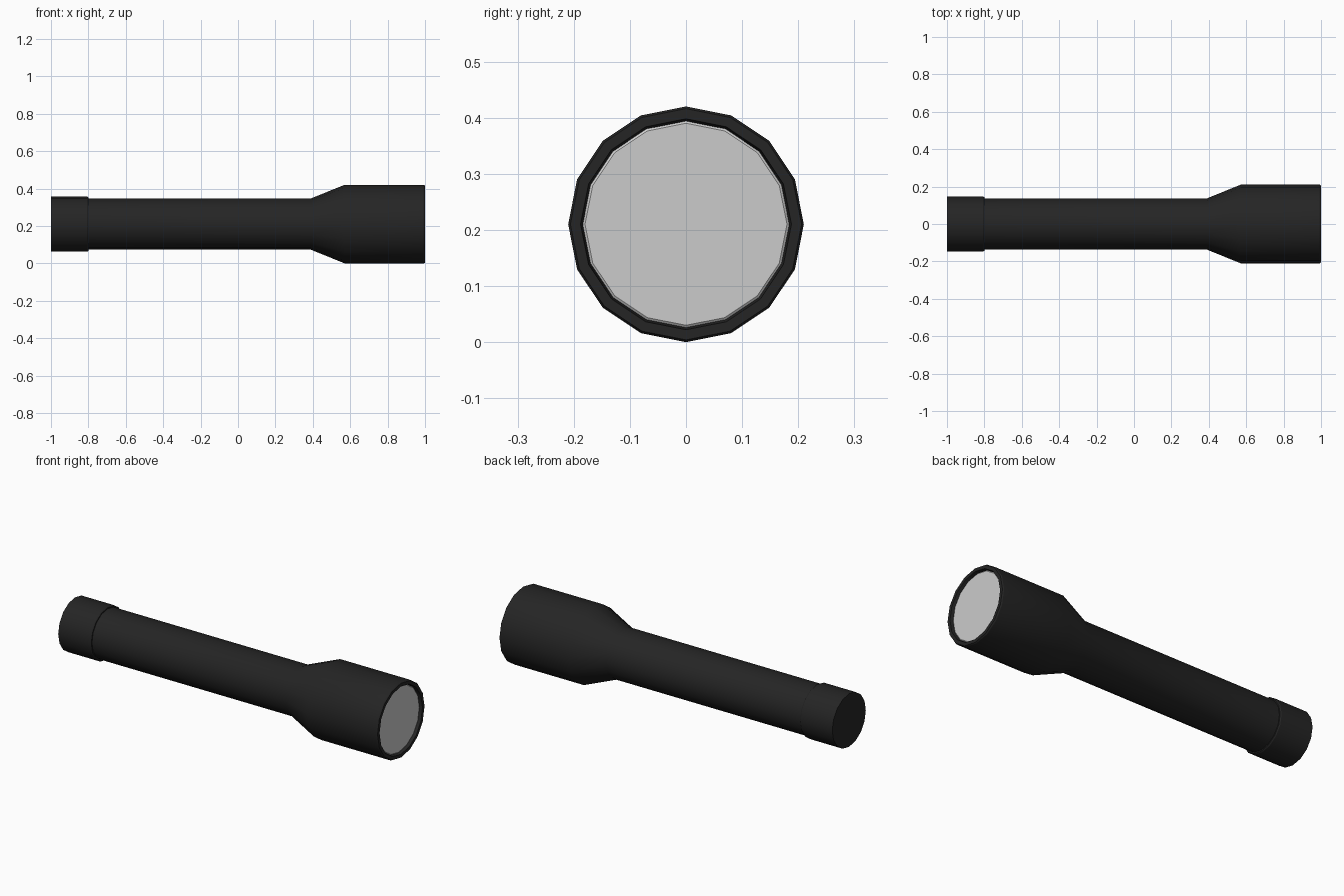
import bpy, bmesh
from math import sin, cos, pi, radians

if "Cube" in bpy.data.objects:
    bpy.data.objects.remove(bpy.data.objects["Cube"])

SIDES = 16
AXIS_Z = 0.21

black = bpy.data.materials.new("black_casing")
black.diffuse_color = (0.018, 0.018, 0.018, 1)
black.use_nodes = True
black.node_tree.nodes["Principled BSDF"].inputs["Base Color"].default_value = black.diffuse_color


def lathe(name, profile, mat=None):
    """Revolve (x, radius) points around the long axis; radius 0 closes an end."""
    bm = bmesh.new()
    rings = []
    for x, r in profile:
        count = SIDES if r else 1
        rings.append([bm.verts.new((x, r * sin(2 * pi * i / SIDES), AXIS_Z + r * cos(2 * pi * i / SIDES)))
                      for i in range(count)])
    for a, b in zip(rings, rings[1:]):
        for i in range(SIDES):
            j = (i + 1) % SIDES
            if len(a) == 1:
                bm.faces.new((a[0], b[i], b[j]))
            elif len(b) == 1:
                bm.faces.new((a[i], a[j], b[0]))
            else:
                bm.faces.new((a[i], a[j], b[j], b[i]))
    bmesh.ops.recalc_face_normals(bm, faces=bm.faces)
    mesh = bpy.data.meshes.new(name)
    bm.to_mesh(mesh)
    bm.free()
    obj = bpy.data.objects.new(name, mesh)
    bpy.context.collection.objects.link(obj)
    if mat:
        mesh.materials.append(mat)
    bpy.ops.object.select_all(action='DESELECT')
    obj.select_set(True)
    bpy.context.view_layer.objects.active = obj
    bpy.ops.object.shade_smooth_by_angle(angle=radians(24))
    return obj


# Battery tube flaring into the lamp head, with a recessed rim
lathe("body_and_head", [(-0.81, 0), (-0.81, 0.137), (0.39, 0.137), (0.57, 0.21), (0.993, 0.21),
                        (1.0, 0.206), (1.0, 0.188), (0.975, 0.183), (0.975, 0)], black)

# Slightly wider screw cap at the tail
lathe("tail_cap", [(-1.0, 0), (-1.0, 0.147), (-0.806, 0.147), (-0.8, 0.143), (-0.8, 0)], black)

# Grey lens disc set just inside the rim
lathe("lens", [(0.97, 0), (0.97, 0.184), (0.983, 0.184), (0.986, 0.18), (0.986, 0)])
